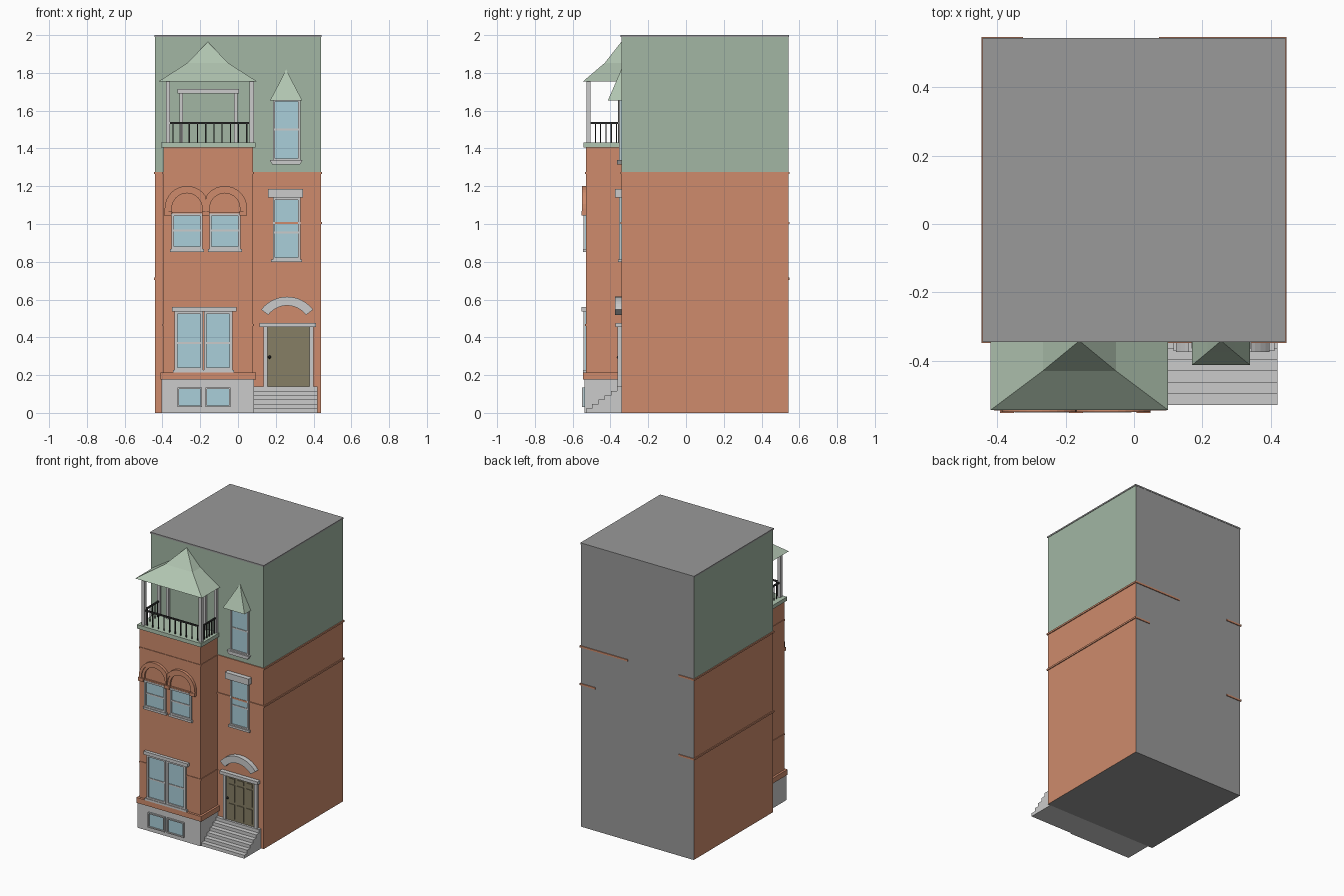
import bpy, bmesh, math
from mathutils import Vector

if "Cube" in bpy.data.objects:
    bpy.data.objects.remove(bpy.data.objects["Cube"])


def mat(name, r, g, b):
    m = bpy.data.materials.new(name)
    m.diffuse_color = (r, g, b, 1)
    m.use_nodes = True
    m.node_tree.nodes["Principled BSDF"].inputs["Base Color"].default_value = m.diffuse_color
    return m


BRICK = mat("brick", .62, .26, .15)
GREEN = mat("green_cladding", .36, .47, .37)
ROOF = mat("green_roof", .44, .56, .44)
GLASS = mat("glass", .40, .62, .70)
WOOD = mat("door_wood", .24, .21, .13)
IRON = mat("iron", .03, .03, .03)
GREY = mat("grey", .55, .55, .55)
DARK = mat("dark_grey", .32, .32, .32)


def finish(name, bm, *mats):
    bmesh.ops.recalc_face_normals(bm, faces=bm.faces)
    me = bpy.data.meshes.new(name)
    bm.to_mesh(me)
    bm.free()
    for m in mats:
        me.materials.append(m)
    ob = bpy.data.objects.new(name, me)
    bpy.context.collection.objects.link(ob)
    return ob


def box(name, x0, x1, y0, y1, z0, z1, m=GREY, back=None):
    """Box; 'back' is the material of its back, top and bottom."""
    bm = bmesh.new()
    bmesh.ops.create_cube(bm, size=1)
    for v in bm.verts:
        v.co = Vector(((x0 + x1) / 2 + v.co.x * (x1 - x0),
                       (y0 + y1) / 2 + v.co.y * (y1 - y0),
                       (z0 + z1) / 2 + v.co.z * (z1 - z0)))
    if back:
        bm.normal_update()
        for f in bm.faces:
            if f.normal.y > .5 or abs(f.normal.z) > .5:
                f.material_index = 1
    return finish(name, bm, m, *([back] if back else []))


def prism(name, pts, axis, d0, d1, m=GREY):
    """Extrude a closed outline along x (yz outline) or y (xz outline)."""
    bm = bmesh.new()
    place = (lambda p, d: (d, p[0], p[1])) if axis == 'x' else (lambda p, d: (p[0], d, p[1]))
    a = [bm.verts.new(place(p, d0)) for p in pts]
    b = [bm.verts.new(place(p, d1)) for p in pts]
    bm.faces.new(a)
    bm.faces.new(b)
    for i in range(len(pts)):
        j = (i + 1) % len(pts)
        bm.faces.new((a[i], a[j], b[j], b[i]))
    return finish(name, bm, m)


def arc(cx, cz, r, a0, a1, n=16):
    return [(cx + r * math.cos(math.radians(a0 + (a1 - a0) * i / n)),
             cz + r * math.sin(math.radians(a0 + (a1 - a0) * i / n))) for i in range(n + 1)]


def hip_roof(name, cx, yb, levels, apex_z):
    """Half pyramid against the wall; levels are (half width, front y, z)."""
    bm = bmesh.new()
    rings = [[bm.verts.new((cx + sx * hw, y, z)) for sx, y in
              ((-1, yb), (-1, yf), (1, yf), (1, yb))] for hw, yf, z in levels]
    apex = bm.verts.new((cx, yb, apex_z))
    bm.faces.new(rings[0])
    for lo, hi in zip(rings, rings[1:]):
        for i in range(4):
            j = (i + 1) % 4
            bm.faces.new((lo[i], lo[j], hi[j], hi[i]))
    for i in range(4):
        bm.faces.new((rings[-1][i], rings[-1][(i + 1) % 4], apex))
    return finish(name, bm, ROOF)


def window(name, x0, x1, z0, z1, y, rail=None, w=.012):
    """Glass pane with a raised frame on the wall plane y."""
    box(name + "_glass", x0, x1, y - .004, y + .01, z0, z1, GLASS)
    yf = y - .012
    for s, a, b in (("left", x0, x0 + w), ("right", x1 - w, x1)):
        box(f"{name}_frame_{s}", a, b, yf, y + .01, z0, z1)
    box(name + "_frame_top", x0 + w, x1 - w, yf, y + .01, z1 - w, z1)
    box(name + "_frame_bottom", x0 + w, x1 - w, yf, y + .01, z0, z0 + w)
    if rail:
        box(name + "_rail", x0 + w, x1 - w, y - .008, y + .01, rail - .005, rail + .005)


W, YF, YB = .44, -.342, .542           # main block
BX0, BX1, BY = -.395, .08, -.53        # projecting bay

# Main block: brick below, green above, grey roof
box("brick_walls", -W, W, YF, YB, 0, 1.27, BRICK, DARK)
box("green_upper_walls", -W, W, YF, YB, 1.27, 1.99, GREEN, DARK)
box("flat_roof", -W - .003, W + .003, YF - .004, YB + .002, 1.99, 2, DARK)

# Projecting bay
box("bay_walls", BX0, BX1, BY, YF, .215, 1.405, BRICK)
box("bay_stone_base", -.405, .085, -.538, YF, 0, .178)
box("bay_base_course", -.41, .095, -.546, YF, .178, .215, BRICK)
box("balcony_floor", -.408, .093, -.542, YF, 1.405, 1.432, ROOF)

# String courses on main block, returning onto the back
T = .006
for side, z, ret in ((1, 1.27, .367), (1, 1.005, .115), (-1, 1.27, .115), (-1, .71, .115)):
    def band(part, xa, xb, ya, yb):
        xs = sorted((side * xa, side * xb))
        box(f"string_course_{part}", *xs, ya, yb, z - .006, z + .006, BRICK)
    band("side", W, W + T, YF - T, YB + T)
    band("back", W - ret, W, YB, YB + T)
    band("front", .08 if side > 0 else .395, W, YF - T, YF)
# String courses on bay
for z in (.465, 1.27):
    for x0, x1 in ((BX0, -.335), (-.03, BX1)) if z < 1 else ((BX0, BX1),):
        box("bay_string_course", x0, x1, BY - .004, BY, z - .005, z + .005, BRICK)
    for x0, x1 in ((BX0 - .004, BX0), (BX1, BX1 + .004)):
        box("bay_string_course_side", x0, x1, BY - .004, YF, z - .005, z + .005, BRICK)

# Basement windows
for x0, x1 in ((-.32, -.19), (-.172, -.04)):
    window("basement_window", x0, x1, .03, .135, -.538, w=.008)

# Ground floor bay window
for x0, x1 in ((-.335, -.185), (-.18, -.03)):
    window("bay_lower_window", x0, x1, .225, .537, BY, .37, .014)
box("bay_lower_lintel", -.35, -.008, -.552, BY, .537, .56)
box("bay_lower_sill", -.345, -.02, -.546, BY, .213, .228)

# First floor bay windows under twin brick arches
MID = -.17
for s in (-1, 1):
    cx = MID + s * .1
    wx = MID + s * .1
    window("bay_upper_window", wx - .082, wx + .082, .868, 1.055, BY, .965)
    box("bay_upper_sill", wx - .09, wx + .09, -.546, BY, .853, .868)
    box("bay_upper_head", wx - .08, wx + .08, -.54, BY, 1.052, 1.064, BRICK)
    for r0, r1, y in ((.098, .118, -.55), (.08, .098, -.543)):
        pts = [(cx + r1, 1.065)] + arc(cx, 1.083, r1, 0, 180) + [(cx - r1, 1.065), (cx - r0, 1.065)]
        pts += arc(cx, 1.083, r0, 180, 0) + [(cx + r0, 1.065)]
        clamp = min if s < 0 else max
        prism("window_arch", [(clamp(x, MID - s * -.0005), z) for x, z in pts], 'y', y, BY + .005, BRICK)
for x in (-.372, MID, .028):
    box("arch_impost", x - .02, x + .02, -.553, BY, 1.046, 1.07, BRICK)

# Right-hand windows
window("middle_window", .185, .33, .81, 1.14, YF, .955)
box("middle_window_lintel", .16, .345, -.375, YF, 1.14, 1.185)
box("middle_window_sill", .175, .338, -.36, YF, .798, .813)
window("upper_window", .185, .33, 1.335, 1.66, YF, 1.5)
prism("upper_window_sill", [(.168, 1.338), (.342, 1.338), (.328, 1.315), (.182, 1.315)],
      'y', -.365, YF)
hip_roof("upper_window_hood", .255, YF, [(.085, -.413, 1.655), (.04, -.376, 1.74)], 1.82)

# Entrance door
box("door_leaf", .155, .38, -.35, YF, .14, .455, WOOD)
for x0, x1 in ((.178, .222), (.242, .293), (.313, .357)):
    for z0, z1 in ((.155, .258), (.275, .395), (.41, .437)):
        box("door_panel", x0, x1, -.355, -.345, z0, z1, WOOD)
bm = bmesh.new()
bmesh.ops.create_icosphere(bm, subdivisions=2, radius=.009)
bmesh.ops.translate(bm, verts=bm.verts, vec=(.167, -.358, .295))
finish("door_knob", bm, IRON)
for x0, x1 in ((.135, .157), (.378, .40)):
    box("door_jamb", x0, x1, -.362, YF, .14, .455)
box("door_lintel", .115, .412, -.372, YF, .455, .477)
prism("door_hood", arc(.26, .443, .172, 37, 143) + arc(.26, .443, .125, 143, 37),
      'y', -.375, YF + .002)

# Front steps
prof = [(YF, 0)]
for i in range(6):
    y = -.53 + i * .033
    prof += [(y, i * .0233), (y, (i + 1) * .0233)]
prism("front_steps", prof + [(YF, .14)], 'x', .085, .42)

# Balcony posts, doorway frame and railing
for x in (-.37, .073):
    box("balcony_post", x - .011, x + .011, -.528, -.506, 1.43, 1.757)
    box("balcony_wall_post", x - .011, x + .011, -.357, YF, 1.43, 1.757)
    box("side_handrail", x - .005, x + .005, -.51, YF, 1.53, 1.54, IRON)
    for i in range(5):
        y = -.48 + i * .028
        box("side_baluster", x - .003, x + .003, y - .003, y + .003, 1.43, 1.532, IRON)
box("front_handrail", -.36, .063, -.522, -.512, 1.53, 1.54, IRON)
for i in range(10):
    x = -.345 + i * .0435
    box("front_baluster", x - .003, x + .003, -.52, -.514, 1.43, 1.532, IRON)
for x in (-.3, -.012):
    box("balcony_door_jamb", x - .01, x + .01, -.36, YF, 1.43, 1.692)
box("balcony_door_lintel", -.32, .006, -.368, YF, 1.692, 1.716)

# Balcony roof
hip_roof("balcony_roof", -.16, YF, [(.26, -.545, 1.755), (.107, -.43, 1.853)], 1.965)
